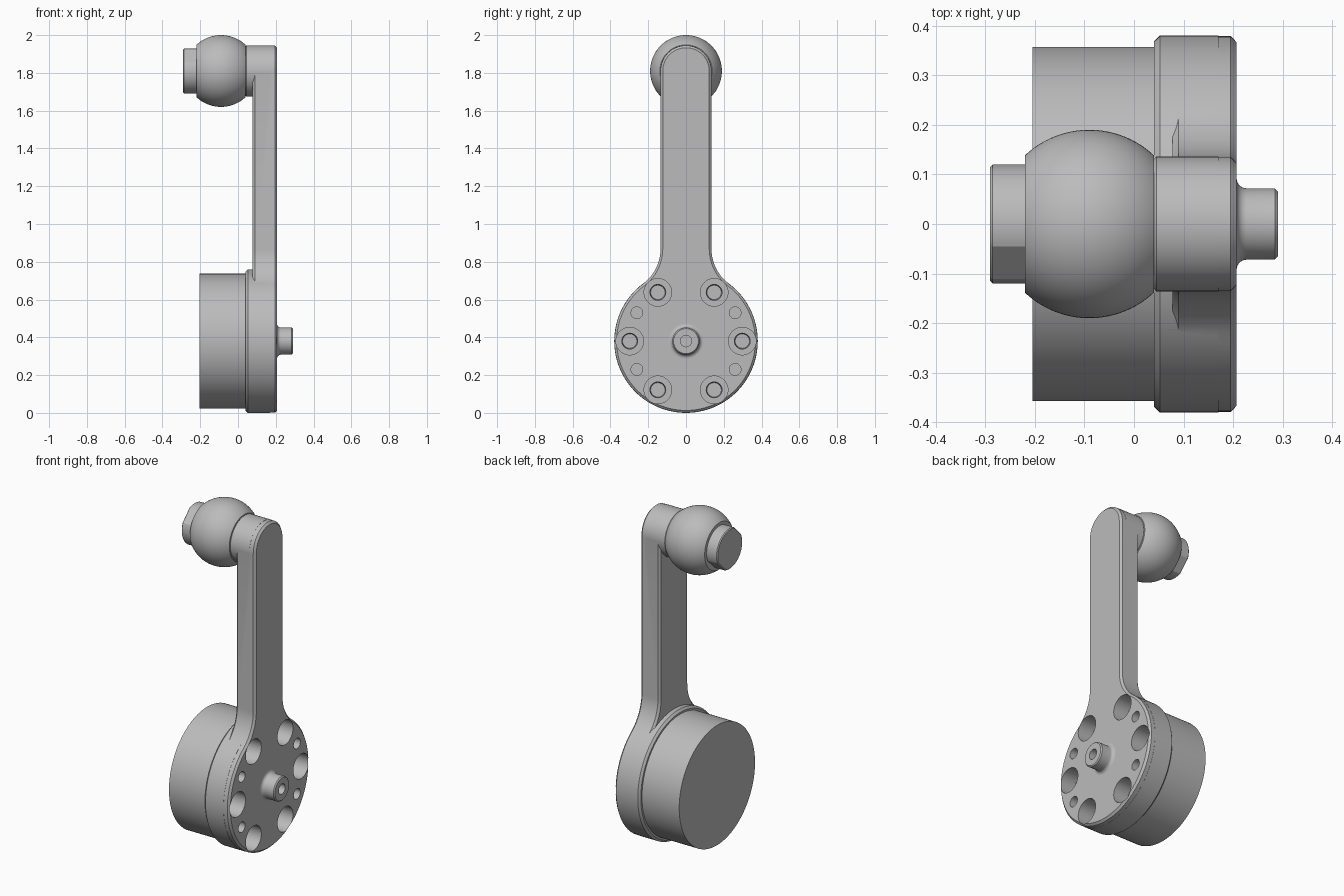
import bpy, bmesh
from math import sin, cos, pi, radians, sqrt, atan2
from mathutils import Vector

cube = bpy.data.objects.get("Cube")
if cube:
    bpy.data.objects.remove(cube, do_unlink=True)

grey = bpy.data.materials.new("machined grey")
grey.use_nodes = True
grey.diffuse_color = (0.5, 0.5, 0.5, 1)
grey.node_tree.nodes["Principled BSDF"].inputs["Base Color"].default_value = (0.5, 0.5, 0.5, 1)

HUB_Z, HUB_R = 0.38, 0.38
TOP_Z, ARM_R = 1.81, 0.135
FRONT = 0.207


def finish(bm, name):
    bmesh.ops.remove_doubles(bm, verts=bm.verts, dist=1e-5)
    bmesh.ops.recalc_face_normals(bm, faces=bm.faces)
    mesh = bpy.data.meshes.new(name)
    bm.to_mesh(mesh)
    bm.free()
    mesh.materials.append(grey)
    obj = bpy.data.objects.new(name, mesh)
    bpy.context.collection.objects.link(obj)
    return obj


def spin_profile(bm, profile, y, z, steps):
    """Revolve (x, radius) points about an axis parallel to x."""
    verts = [bm.verts.new((x, y, z + r)) for x, r in profile]
    edges = [bm.edges.new(pair) for pair in zip(verts, verts[1:])]
    bmesh.ops.spin(bm, geom=verts + edges, cent=(0, y, z), axis=(1, 0, 0),
                   angle=2 * pi, steps=steps, use_merge=True)


def lathe(name, profile, z, steps=96):
    bm = bmesh.new()
    spin_profile(bm, profile, 0, z, steps)
    return finish(bm, name)


def slab(name, outline, x0, x1, chamfer):
    """Extrude a (y, z) outline along x and chamfer its rims."""
    bm = bmesh.new()
    face = bm.faces.new([bm.verts.new((x0, y, z)) for y, z in outline])
    new = bmesh.ops.extrude_face_region(bm, geom=[face])["geom"]
    bmesh.ops.translate(bm, vec=(x1 - x0, 0, 0),
                        verts=[g for g in new if isinstance(g, bmesh.types.BMVert)])
    if not face.is_valid or len(bm.faces) < len(outline) + 2:
        bm.faces.new([v for v in bm.verts if abs(v.co.x - x0) < 1e-6])
    obj = finish(bm, name)
    mod = obj.modifiers.new("chamfer", "BEVEL")
    mod.width, mod.segments = chamfer, 1
    mod.limit_method, mod.angle_limit = "ANGLE", radians(50)
    return obj


def activate(obj):
    bpy.ops.object.select_all(action="DESELECT")
    obj.select_set(True)
    bpy.context.view_layer.objects.active = obj


def combine(obj, other, operation):
    mod = obj.modifiers.new(operation, "BOOLEAN")
    mod.object, mod.operation, mod.solver = other, operation, "EXACT"
    activate(obj)
    for m in list(obj.modifiers):
        bpy.ops.object.modifier_apply(modifier=m.name)
    bpy.data.objects.remove(other, do_unlink=True)


def arc(cy, cz, r, a0, a1, n):
    return [(cy + r * cos(a0 + (a1 - a0) * i / n), cz + r * sin(a0 + (a1 - a0) * i / n))
            for i in range(n + 1)]


# Crank arm outline: hub circle, tangent fillets, straight shank, round tip
r_hub, r_fillet = HUB_R - 0.001, 0.232
fy = ARM_R + r_fillet
fz = HUB_Z + sqrt((r_hub + r_fillet) ** 2 - fy ** 2)
tangent = atan2(fz - HUB_Z, fy)
half = arc(0, HUB_Z, r_hub, -pi / 2, tangent, 44)
half += arc(fy, fz, r_fillet, tangent + pi, pi, 14)[1:]
half += arc(0, TOP_Z, ARM_R, 0, pi / 2, 20)
outline = half + [(-y, z) for y, z in reversed(half[1:-1])]
crank_arm = slab("crank_arm", outline, 0.078, FRONT, 0.012)

# Raised back of the hub and boss behind the ball, joined to the arm
combine(crank_arm, lathe("hub_back", [(0.04, 0), (0.04, HUB_R - 0.012), (0.052, HUB_R),
                                      (0.17, HUB_R), (0.17, 0)], HUB_Z, 128), "UNION")
combine(crank_arm, lathe("ball_boss", [(0.04, 0), (0.04, ARM_R - 0.005), (0.045, ARM_R + 0.001),
                                       (0.17, ARM_R + 0.001), (0.17, 0)], TOP_Z), "UNION")

# Counterbored bolt holes, with smaller plain holes between four of them
bm = bmesh.new()
bore = [(0.06, 0), (0.06, 0.038), (0.11, 0.042), (0.11, 0.073), (0.25, 0.073), (0.25, 0)]
plain = [(0.1, 0), (0.1, 0.031), (0.25, 0.031), (0.25, 0)]
for k in range(6):
    a = k * pi / 3
    spin_profile(bm, bore, 0.298 * cos(a), HUB_Z + 0.298 * sin(a), 40)
for sy in (-1, 1):
    for sz in (-1, 1):
        spin_profile(bm, plain, sy * 0.26, HUB_Z + sz * 0.15, 32)
cutter = finish(bm, "hole_cutter")
cutter.hide_render = True
combine(crank_arm, cutter, "DIFFERENCE")

# Drum behind the hub
drum = lathe("drum", [(-0.205, 0), (-0.205, 0.357), (0.045, 0.357), (0.045, 0)], HUB_Z, 128)

# Centre pin with flared root and blind hole
flare = [(FRONT + 0.02 - 0.02 * cos(t * pi / 12), 0.092 - 0.02 * sin(t * pi / 12)) for t in range(7)]
pin = lathe("centre_pin", [(0.19, 0), (0.19, 0.092)] + flare +
            [(0.284, 0.072), (0.29, 0.066), (0.29, 0.03), (0.22, 0.03), (0.22, 0)], HUB_Z, 64)

# Ball truncated on both sides
ball_x, ball_r, cut = -0.09, 0.19, 0.13
a = atan2(sqrt(ball_r ** 2 - cut ** 2), cut)
curve = [(ball_x - x, r) for x, r in arc(0, 0, ball_r, a, pi - a, 32)]
ball = lathe("ball", [(curve[0][0], 0)] + curve + [(curve[-1][0], 0)], TOP_Z)

# End cap: a disc with two opposite slanted wrench flats
q = radians(23)
cap_outline = arc(0, TOP_Z, 0.12, -pi / 4 + q, 3 * pi / 4 - q, 36)
cap_outline += arc(0, TOP_Z, 0.12, 3 * pi / 4 + q, 7 * pi / 4 - q, 36)
cap = slab("end_cap", cap_outline, -0.29, -0.215, 0.005)
activate(cap)
bpy.ops.object.modifier_apply(modifier="chamfer")

for obj in (crank_arm, drum, pin, ball, cap):
    activate(obj)
    bpy.ops.object.shade_smooth_by_angle(angle=radians(20))
